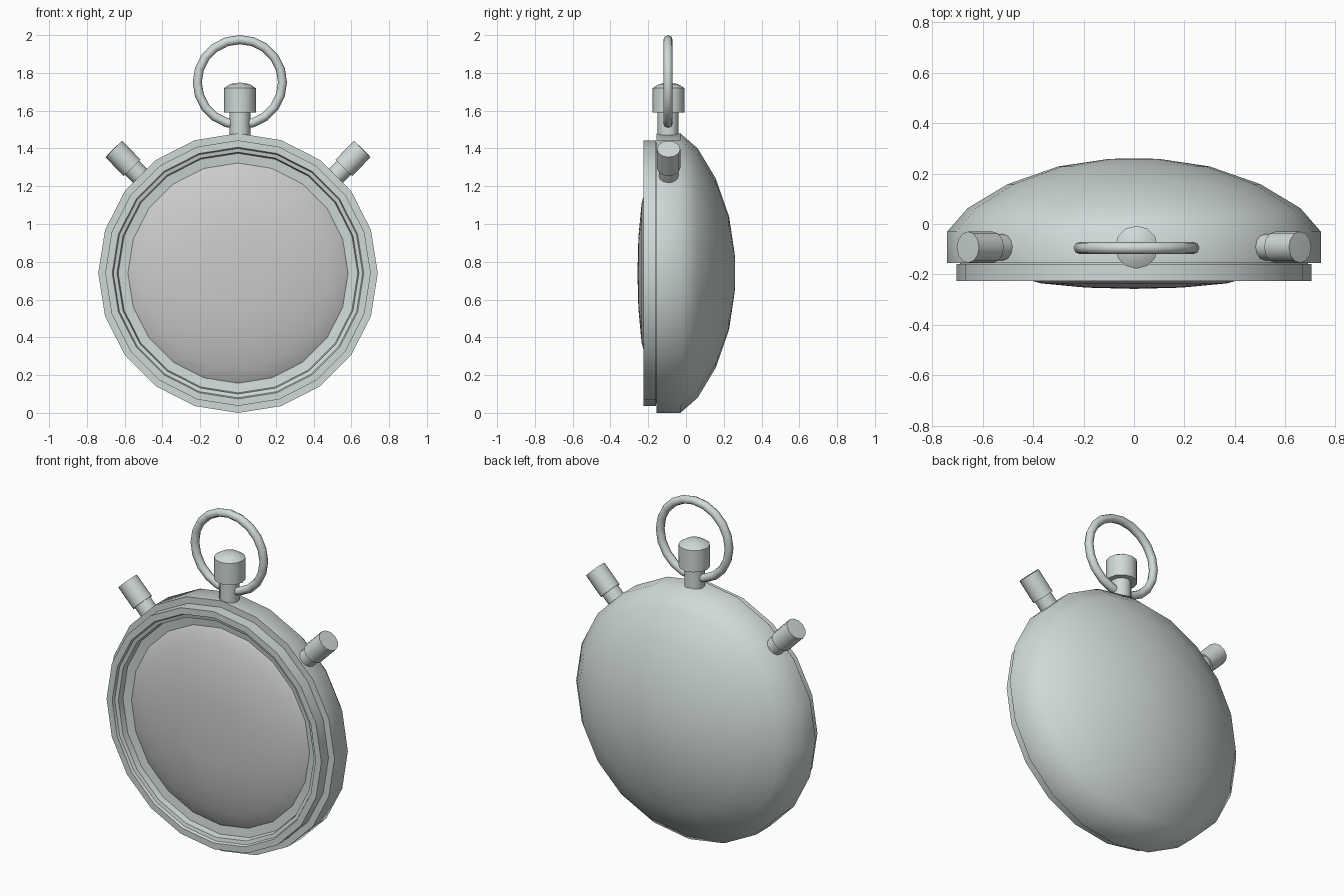
import bpy, bmesh, math
from mathutils import Vector, Matrix

if "Cube" in bpy.data.objects:
    bpy.data.objects.remove(bpy.data.objects["Cube"])

METAL = (0.63, 0.70, 0.685, 1)
GLASS = (0.62, 0.60, 0.60, 1)


def material(name, color):
    mat = bpy.data.materials.new(name)
    mat.diffuse_color = color
    mat.use_nodes = True
    mat.node_tree.nodes["Principled BSDF"].inputs["Base Color"].default_value = mat.diffuse_color
    return mat


metal, glass = material("metal", METAL), material("glass", GLASS)


def lathe(name, profile, origin, axis, sides, mat=metal, angle=35):
    """Revolve (radius, distance along axis) points around an axis."""
    bm = bmesh.new()
    rings = []
    for r, h in profile:
        if r == 0:
            rings.append([bm.verts.new((0, 0, h))])
        else:
            rings.append([bm.verts.new((r * math.cos(2 * math.pi * i / sides),
                                        r * math.sin(2 * math.pi * i / sides), h))
                          for i in range(sides)])
    for a, b in zip(rings, rings[1:]):
        for i in range(sides):
            j = (i + 1) % sides
            if len(a) == 1:
                bm.faces.new((a[0], b[j], b[i]))
            elif len(b) == 1:
                bm.faces.new((a[i], a[j], b[0]))
            else:
                bm.faces.new((a[i], a[j], b[j], b[i]))
    bmesh.ops.remove_doubles(bm, verts=bm.verts, dist=0.0005)
    rot = Vector(axis).to_track_quat('Z', 'Y').to_matrix().to_4x4()
    bm.transform(Matrix.Translation(origin) @ rot)
    me = bpy.data.meshes.new(name)
    bm.to_mesh(me)
    bm.free()
    me.materials.append(mat)
    ob = bpy.data.objects.new(name, me)
    bpy.context.collection.objects.link(ob)
    bpy.ops.object.select_all(action='DESELECT')
    ob.select_set(True)
    bpy.context.view_layer.objects.active = ob
    bpy.ops.object.shade_smooth_by_angle(angle=math.radians(angle))
    return ob


CENTRE = (0, 0, 0.74)
BACK = (0, 1, 0)
SIDES = 20
Y = -0.095

# Case: short rim and domed back
lathe("case", [(0.69, -0.155), (0.74, -0.155), (0.74, -0.03), (0.66, 0.062),
               (0.50, 0.158), (0.30, 0.228), (0.10, 0.258), (0, 0.26)],
      CENTRE, BACK, SIDES, angle=60)

# Bezel: stepped ring around a recessed seat for the glass
lathe("bezel", [(0.58, -0.163), (0.634, -0.17), (0.64, -0.205), (0.66, -0.21),
                (0.666, -0.225), (0.703, -0.225), (0.703, -0.158), (0.69, -0.158),
                (0.69, -0.15)], CENTRE, BACK, SIDES)

# Glass: shallow dome
lathe("glass", [(0, -0.257), (0.19, -0.252), (0.37, -0.235), (0.50, -0.198),
                (0.57, -0.172), (0.588, -0.16)], CENTRE, BACK, SIDES, glass)

# Winding crown with stem and domed cap
lathe("crown_stem", [(0.055, 0), (0.055, 0.17)], (0.01, Y, 1.44), (0, 0, 1), 12)
lathe("crown_cap", [(0, 0), (0.085, 0), (0.085, 0.128), (0.05, 0.15), (0, 0.158)],
      (0.01, Y + 0.003, 1.591), (0, 0, 1), 12)

# Side push buttons
for side, label in ((-1, "left"), (1, "right")):
    axis = Vector((side * 0.70, 0, 0.714)).normalized()
    end = Vector((side * 0.658, Y + 0.003, 1.397))
    lathe(label + "_button_stem", [(0.052, 0), (0.052, 0.17)],
          end - axis * 0.27, axis, 12)
    lathe(label + "_button_cap", [(0, 0), (0.062, 0), (0.062, 0.14), (0, 0.142)],
          end - axis * 0.14, axis, 12)

# Hanging ring
tube = [(0.2255 + 0.024 * math.cos(2 * math.pi * k / 8),
         0.024 * math.sin(2 * math.pi * k / 8)) for k in range(9)]
lathe("hanging_ring", tube, (0.01, Y, 1.7505), BACK, SIDES, angle=60)
